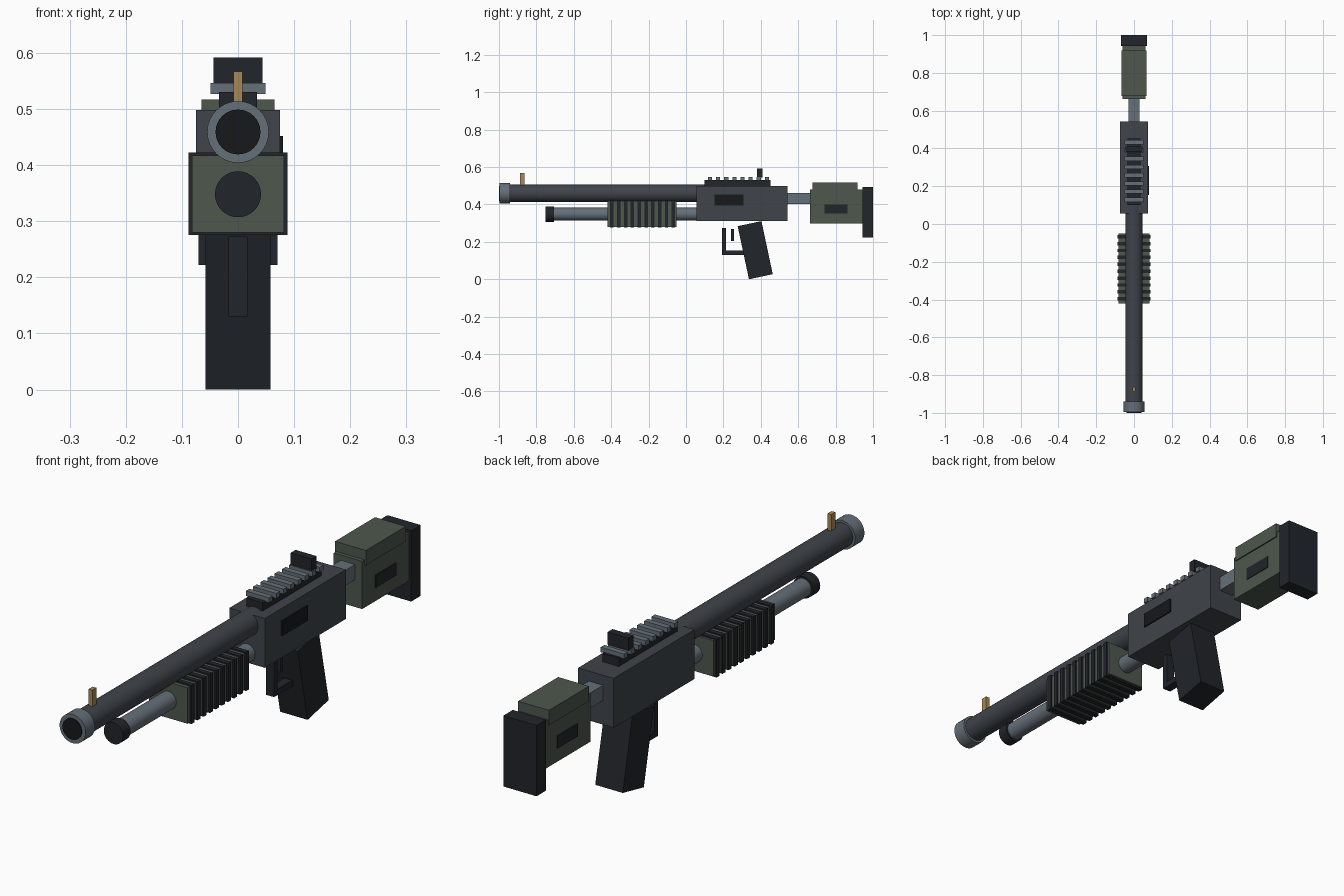
import bpy
from math import radians

if "Cube" in bpy.data.objects:
    bpy.data.objects.remove(bpy.data.objects["Cube"])


def material(name, r, g, b):
    m = bpy.data.materials.new(name)
    m.diffuse_color = (r, g, b, 1)
    m.use_nodes = True
    m.node_tree.nodes["Principled BSDF"].inputs["Base Color"].default_value = m.diffuse_color
    return m


STEEL = material("dark_steel", 0.05, 0.058, 0.07)
METAL = material("light_metal", 0.13, 0.16, 0.19)
GREEN = material("olive_polymer", 0.075, 0.095, 0.075)
BLACK = material("black_polymer", 0.015, 0.018, 0.023)
BORE = material("bore_black", 0.008, 0.009, 0.011)
BRASS = material("brass", 0.4, 0.25, 0.09)


def box(name, mat, x, y, z):
    """Box from (min, max) spans on each axis."""
    spans = (x, y, z)
    bpy.ops.mesh.primitive_cube_add(size=1, location=[(a + b) / 2 for a, b in spans])
    ob = bpy.context.object
    ob.scale = [b - a for a, b in spans]
    bpy.ops.object.transform_apply(location=False, rotation=False, scale=True)
    ob.name = name
    ob.data.materials.append(mat)
    return ob


def wide(name, mat, half_x, y, z):
    """Box centred on x = 0."""
    return box(name, mat, (-half_x, half_x), y, z)


def rod(name, mat, radius, y0, y1, z):
    """Round bar along y."""
    bpy.ops.mesh.primitive_cylinder_add(vertices=32, radius=radius, depth=y1 - y0,
                                        location=(0, (y0 + y1) / 2, z),
                                        rotation=(radians(90), 0, 0))
    ob = bpy.context.object
    bpy.ops.object.shade_smooth_by_angle()
    ob.name = name
    ob.data.materials.append(mat)
    return ob


# Barrel, muzzle and front sight
BZ = 0.459
rod("barrel", STEEL, 0.046, -0.97, 0.10, BZ)
rod("muzzle_ring", METAL, 0.055, -0.996, -0.94, BZ)
rod("bore", BORE, 0.04, -1.0, -0.95, BZ)
wide("front_sight", BRASS, 0.008, (-0.888, -0.864), (0.49, 0.567))

# Magazine tube and cap
TZ = 0.348
rod("magazine_tube", METAL, 0.034, -0.73, 0.08, TZ)
rod("magazine_cap", BLACK, 0.041, -0.75, -0.706, TZ)

# Pump grip with ribs
wide("pump_grip", GREEN, 0.082, (-0.42, -0.05), (0.28, 0.417))
for i in range(10):
    y = -0.396 + i * 0.0365
    wide(f"pump_rib_{i + 1}", BLACK, 0.088, (y - 0.009, y + 0.009), (0.275, 0.422))

# Receiver with ejection port on the right side
wide("receiver", STEEL, 0.075, (0.055, 0.543), (0.31, 0.498))
box("ejection_port", BORE, (0.06, 0.08), (0.153, 0.307), (0.395, 0.452))

# Top rail and rear sight
wide("rail_base", BLACK, 0.034, (0.10, 0.453), (0.49, 0.53))
for i in range(8):
    y = 0.128 + i * 0.0435
    wide(f"rail_slat_{i + 1}", METAL, 0.049, (y - 0.011, y + 0.011), (0.527, 0.546))
wide("rear_sight", BLACK, 0.044, (0.38, 0.41), (0.544, 0.592))

# Pistol grip, trigger and guard
grip = wide("pistol_grip", BLACK, 0.058, (0.305, 0.435), (0.01, 0.30))
grip.rotation_euler.x = radians(12)
wide("guard_front", BLACK, 0.017, (0.193, 0.215), (0.13, 0.273))
wide("guard_bottom", BLACK, 0.017, (0.193, 0.33), (0.13, 0.152))
wide("trigger", BLACK, 0.01, (0.241, 0.256), (0.203, 0.267))

# Stock with cheek rest, side slots and butt pad
wide("stock_tube", METAL, 0.03, (0.53, 0.68), (0.402, 0.46))
wide("stock_body", GREEN, 0.06, (0.662, 0.95), (0.298, 0.48))
wide("cheek_rest", GREEN, 0.065, (0.677, 0.918), (0.46, 0.517))
for side, s in (("left", -1), ("right", 1)):
    box(f"stock_slot_{side}", BLACK, sorted((s * 0.05, s * 0.063)), (0.74, 0.864), (0.35, 0.398))
wide("butt_pad", BLACK, 0.07, (0.943, 1.0), (0.222, 0.492))
